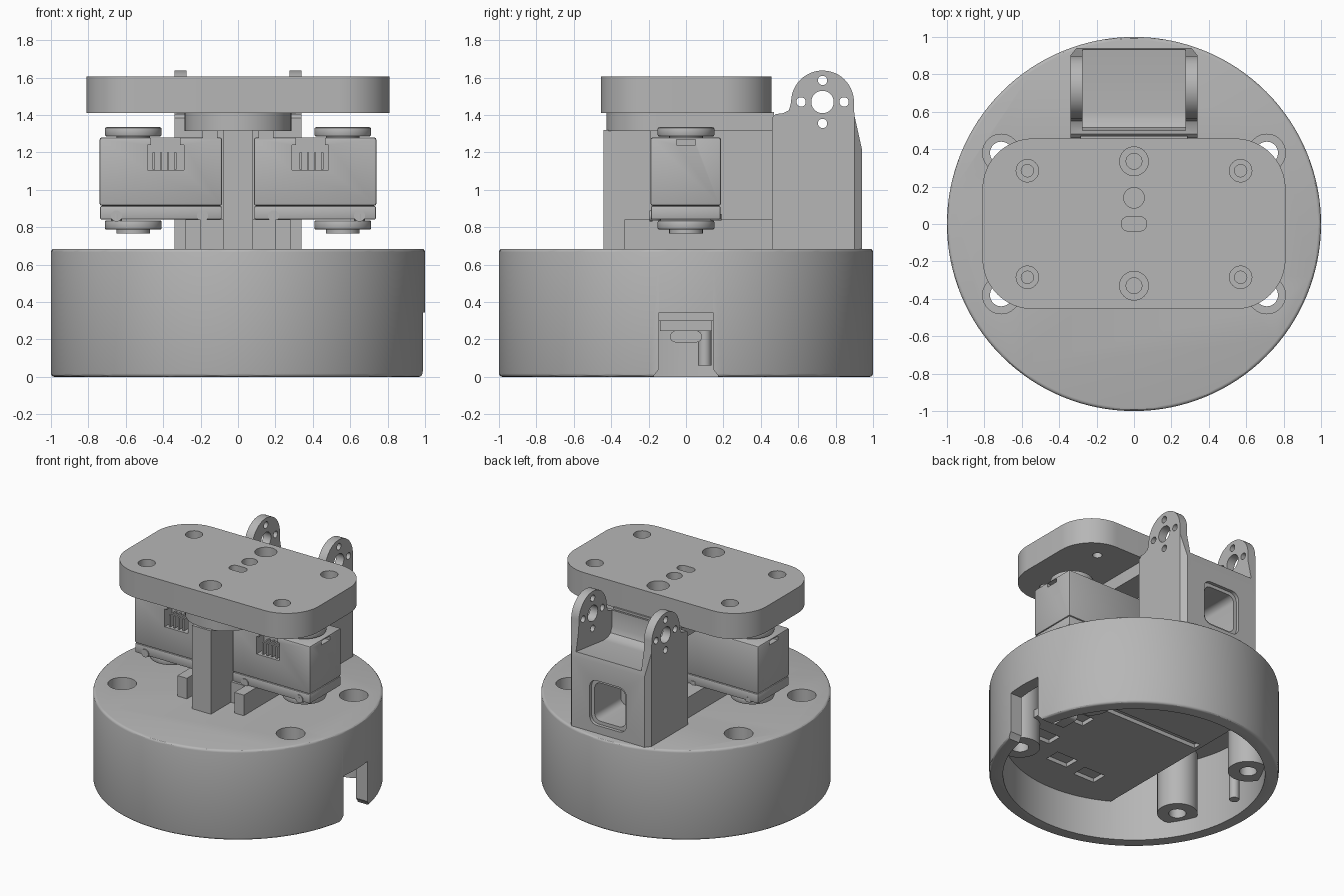
import bpy
import bmesh
from math import cos, sin, pi, radians
from mathutils import Matrix, Vector

if "Cube" in bpy.data.objects:
    bpy.data.objects.remove(bpy.data.objects["Cube"])

grey = bpy.data.materials.new("light_grey")
grey.use_nodes = True
grey.diffuse_color = (0.47, 0.47, 0.47, 1)
bsdf = next(n for n in grey.node_tree.nodes if n.type == 'BSDF_PRINCIPLED')
bsdf.inputs["Base Color"].default_value = grey.diffuse_color

# Which 3D axes receive (u, v, extrusion) for each extrusion direction
AXES = {'z': (0, 1, 2), 'x': (1, 2, 0), 'y': (0, 2, 1)}


def prism(name, pts, lo, hi, axis='z'):
    a, b, c = AXES[axis]
    bm = bmesh.new()
    verts = []
    for u, v in pts:
        p = Vector()
        p[a], p[b], p[c] = u, v, lo
        verts.append(bm.verts.new(p))
    face = bm.faces.new(verts)
    ext = bmesh.ops.extrude_face_region(bm, geom=[face])
    step = Vector()
    step[c] = hi - lo
    bmesh.ops.translate(bm, vec=step, verts=[g for g in ext["geom"] if isinstance(g, bmesh.types.BMVert)])
    bmesh.ops.recalc_face_normals(bm, faces=bm.faces)
    mesh = bpy.data.meshes.new(name)
    bm.to_mesh(mesh)
    bm.free()
    mesh.materials.append(grey)
    ob = bpy.data.objects.new(name, mesh)
    bpy.context.collection.objects.link(ob)
    return ob


def arc(u, v, r, start, end, n):
    return [(u + r * cos(radians(start + (end - start) * i / n)),
             v + r * sin(radians(start + (end - start) * i / n))) for i in range(n + 1)]


def disc(name, u, v, r, lo, hi, axis='z', n=40):
    return prism(name, arc(u, v, r, 0, 360, n)[:-1], lo, hi, axis)


def box(name, x0, x1, y0, y1, z0, z1):
    return prism(name, [(x0, y0), (x1, y0), (x1, y1), (x0, y1)], z0, z1)


def rounded(u0, u1, v0, v1, r, n=12):
    corners = [(u1 - r, v1 - r, 0), (u0 + r, v1 - r, 90), (u0 + r, v0 + r, 180), (u1 - r, v0 + r, 270)]
    return [p for u, v, a in corners for p in arc(u, v, r, a, a + 90, n)]


def apply(ob, mod):
    bpy.context.view_layer.objects.active = ob
    bpy.ops.object.modifier_apply(modifier=mod.name)


def combine(ob, others, op='DIFFERENCE'):
    for other in others:
        mod = ob.modifiers.new("combine", 'BOOLEAN')
        mod.operation, mod.object, mod.solver = op, other, 'EXACT'
        apply(ob, mod)
        bpy.data.objects.remove(other)
    return ob


def bevel(ob, width, segments=3):
    mod = ob.modifiers.new("bevel", 'BEVEL')
    mod.width, mod.segments, mod.limit_method, mod.angle_limit = width, segments, 'ANGLE', radians(50)
    apply(ob, mod)
    return ob


SIDES = (-1, 1)
CORNERS = [(i, j) for i in SIDES for j in SIDES]

# Hollow round base with four screw bosses and an inner tray
base = bevel(disc("base", 0, 0, 1, 0, 0.685, n=128), 0.018)
combine(base, [disc("cavity", 0, 0, 0.905, -0.1, 0.58, n=96)])
combine(base, [disc("boss", 0.71 * i, 0.38 * j, 0.14, 0.12, 0.62) for i, j in CORNERS], 'UNION')
tray_outline = [(min(0.7, x), y) for x, y in arc(0, 0, 0.93, -119, 119, 64)]
combine(base, [prism("tray", tray_outline, 0.3, 0.36)], 'UNION')
holes = [disc("bore", 0.71 * i, 0.38 * j, 0.1, 0.2, 0.8) for i, j in CORNERS]
holes += [disc("screw_hole", 0.71 * i, 0.38 * j, 0.06, 0, 0.8) for i, j in CORNERS]
holes += [box("pocket", x - 0.09, x + 0.09, y - 0.06, y + 0.06, 0.25, 0.33)
          for x, y in ((0.48, -0.39), (0.46, -0.05), (0.18, -0.56), (-0.1, -0.6))]
holes.append(box("groove", -0.42, 0.46, 0.15, 0.21, 0.25, 0.33))
# Cable notch with a flared foot
notch = [(-0.18, -0.02), (-0.17, 0.01), (-0.145, 0.04), (-0.145, 0.345)]
holes.append(prism("notch", notch + [(-y, z) for y, z in reversed(notch)], 0.8, 1.1, 'x'))
combine(base, holes)
port = prism("cable_port", rounded(-0.085, 0.085, 0.185, 0.245, 0.029, 6), 0.58, 0.66, 'x')
board = box("port_board", 0.55, 0.68, -0.14, 0.14, 0.245, 0.3)
peg = disc("locating_peg", -0.82, 0.1, 0.035, 0.06, 0.6, n=20)

# Central wall, servo rails and neck
spine = box("centre_wall", -0.08, 0.08, -0.44, 0.47, 0.68, 1.32)
for s in SIDES:
    side = "left" if s > 0 else "right"
    box(side + "_rail", *sorted((s * 0.2, s * 0.28)), -0.33, 0.47, 0.68, 0.842)
    box(side + "_rail_web", *sorted((s * 0.07, s * 0.21)), -0.2, 0.47, 0.68, 0.842)
    box(side + "_tab", *sorted((s * 0.11, s * 0.19)), -0.19, -0.08, 1.27, 1.32)
neck_outline = arc(0, -0.14, 0.285, 180, 360, 32) + [(0.285, 0.47), (-0.285, 0.47)]
neck = prism("neck", neck_outline, 1.315, 1.415)

# Pair of servos with horns, connector sockets and screw heads
for s in SIDES:
    side = "left" if s > 0 else "right"

    def span(a, b):
        return sorted((s * a, s * b))

    body = bevel(box(side + "_servo", *span(0.085, 0.74), -0.19, 0.187, 0.915, 1.28), 0.012, 2)
    socket = box("socket", *span(0.29, 0.485), -0.3, -0.1, 1.105, 1.24)
    mouth = box("mouth", *span(0.31, 0.465), -0.3, -0.1, 1.2, 1.35)
    latch = box("latch", *span(0.7, 0.8), -0.05, 0.05, 1.24, 1.27)
    combine(body, [socket, mouth, latch])
    bevel(box(side + "_servo_cover", *span(0.087, 0.738), -0.188, 0.185, 0.842, 0.913), 0.008, 2)
    for k in range(4):
        x = 0.33 + 0.038 * k
        box(side + "_socket_pin", *span(x, x + 0.012), -0.18, -0.09, 1.11, 1.2)
    for label, lo, hi in (("upper", 1.285, 1.335), ("lower", 0.787, 0.837)):
        bevel(disc(f"{side}_{label}_horn", s * 0.56, 0, 0.152, lo, hi, n=48), 0.01, 2)
        disc(f"{side}_{label}_horn_hub", s * 0.56, 0, 0.09, lo - 0.02, hi, n=32)
    for x in (0.19, 0.65):
        for y in (-0.165, 0.16):
            disc(side + "_servo_screw", s * x, y, 0.03, 0.835, 0.87, n=20)
        disc(side + "_screw_boss", s * x, 0.86, 0.03, -0.194, -0.18, 'y', 20)

# Rounded top plate with counterbored holes
plate = prism("top_plate", rounded(-0.81, 0.81, -0.455, 0.457, 0.27, 16), 1.41, 1.605)
cuts = []
for x, y, r in [(0.57 * i, 0.285 * j, 0.06) for i, j in CORNERS] + [(0, 0.335, 0.077), (0, -0.33, 0.077)]:
    cuts += [disc("bore", x, y, r, 1.5, 1.7, n=32), disc("hole", x, y, r * 0.55, 1.3, 1.7, n=24)]
cuts.append(disc("pilot", 0, 0.14, 0.055, 1.54, 1.7, n=32))
cuts.append(prism("slot", rounded(-0.068, 0.068, -0.038, 0.04, 0.038, 8), 1.54, 1.7))
combine(plate, cuts)

# Rear bracket with two drilled ears
profile = [(0.46, 0.68), (0.94, 0.68), (0.94, 1.22), (0.9, 1.4)]
profile += arc(0.73, 1.47, 0.168, 5, 170, 24)
profile += [(0.56, 1.46), (0.55, 1.425), (0.52, 1.41), (0.48, 1.405), (0.46, 1.385)]
bracket = prism("rear_bracket", profile, -0.34, 0.34, 'x')
saddle = [(0.5, 1.8), (0.5, 1.28), (0.515, 1.24), (0.55, 1.22), (0.6, 1.215), (1.1, 1.275), (1.1, 1.8)]
cuts = [prism("saddle", saddle, -0.275, 0.275, 'x'), disc("axle_hole", 0.73, 1.47, 0.06, -0.5, 0.5, 'x', 32)]
for k in range(4):
    a = k * pi / 2
    cuts.append(disc("ear_hole", 0.73 + 0.115 * cos(a), 1.47 + 0.115 * sin(a), 0.025, -0.5, 0.5, 'x', 20))
# Trim the rear vertical corners and open the window
for s in SIDES:
    cuts.append(prism("corner", [(s * 0.3, 0.95), (s * 0.4, 0.95), (s * 0.4, 0.83), (s * 0.34, 0.9)], 0.6, 1.8))
cuts.append(prism("window", rounded(-0.13, 0.13, 0.77, 1.06, 0.05, 6), 0.6, 1.0, 'y'))
cuts.append(prism("window_rim", rounded(-0.155, 0.155, 0.745, 1.085, 0.06, 6), 0.915, 1.0, 'y'))
combine(bracket, cuts)

# Smooth curved surfaces while keeping hard edges
bpy.ops.object.select_all(action='DESELECT')
for ob in bpy.context.collection.objects:
    if ob.type == 'MESH' and grey.name in ob.data.materials:
        ob.select_set(True)
bpy.context.view_layer.objects.active = base
bpy.ops.object.shade_smooth_by_angle(angle=radians(30))
